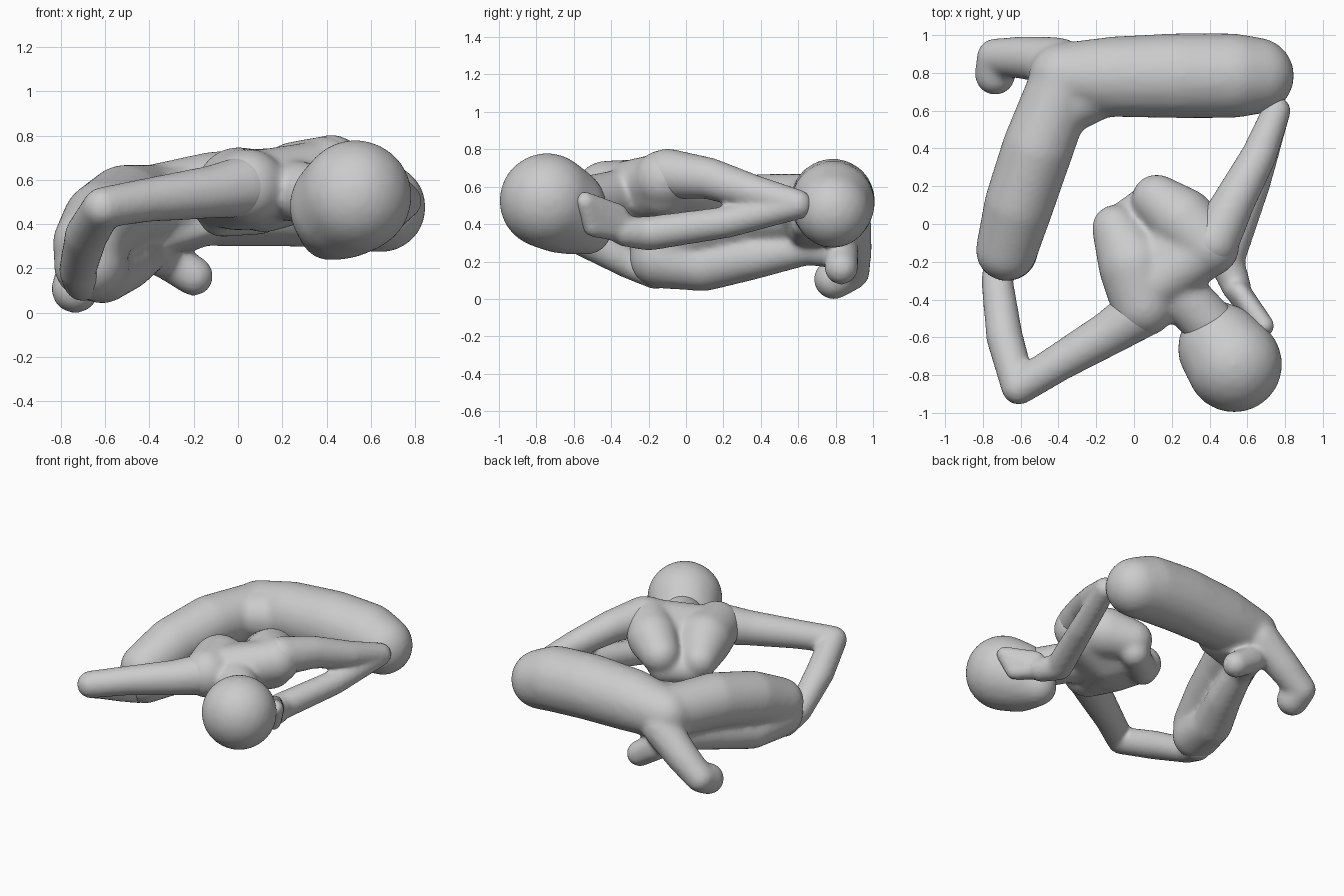
import bpy, bmesh
from mathutils import Vector, Matrix


def hull(target, balls):
    """Add the convex hull around a set of (x, y, z, radius) balls."""
    bm = bmesh.new()
    for x, y, z, r in balls:
        bmesh.ops.create_icosphere(bm, subdivisions=3, radius=r,
                                   matrix=Matrix.Translation(Vector((x, y, z))))
    pts = [v.co.copy() for v in bm.verts]
    bm.free()
    bm = bmesh.new()
    for p in pts:
        bm.verts.new(p)
    bmesh.ops.convex_hull(bm, input=bm.verts[:])
    bmesh.ops.delete(bm, geom=[v for v in bm.verts if not v.link_faces], context='VERTS')
    bmesh.ops.recalc_face_normals(bm, faces=bm.faces[:])
    me = bpy.data.meshes.new("tmp")
    bm.to_mesh(me)
    bm.free()
    target.from_mesh(me)
    bpy.data.meshes.remove(me)


def body_part(name, chains, masses=(), smooth=25):
    """Limb chains (hull between neighbours) and solid masses, fused and smoothed."""
    bm = bmesh.new()
    for chain in chains:
        for a, b in zip(chain, chain[1:]):
            hull(bm, (a, b))
    for mass in masses:
        hull(bm, mass)
    me = bpy.data.meshes.new(name)
    bm.to_mesh(me)
    bm.free()
    ob = bpy.data.objects.new(name, me)
    bpy.context.collection.objects.link(ob)
    rm = ob.modifiers.new("fuse", 'REMESH')
    rm.mode = 'VOXEL'
    rm.voxel_size = 0.015
    rm.use_smooth_shade = True
    sm = ob.modifiers.new("soften", 'SMOOTH')
    sm.factor = 0.5
    sm.iterations = smooth
    return ob


# Crossed legs: two folded thighs meeting at the back corner, with shin and feet
body_part("legs", [
    # long folded leg across the back
    [(-0.38, 0.78, 0.49, 0.18), (-0.1, 0.78, 0.515, 0.215), (0.25, 0.785, 0.525, 0.227),
     (0.52, 0.785, 0.51, 0.226), (0.645, 0.785, 0.475, 0.205)],
    # side thigh
    [(-0.38, 0.74, 0.49, 0.18), (-0.51, 0.4, 0.48, 0.19), (-0.61, 0.1, 0.41, 0.185),
     (-0.675, -0.14, 0.31, 0.165)],
    # foot hanging behind the corner
    [(-0.4, 0.86, 0.42, 0.13), (-0.58, 0.88, 0.27, 0.115), (-0.735, 0.885, 0.145, 0.1)],
    [(-0.735, 0.885, 0.145, 0.1), (-0.735, 0.79, 0.105, 0.11)],
    # shin under the side thigh, with its foot
    [(-0.67, -0.14, 0.22, 0.165), (-0.61, 0.1, 0.175, 0.135), (-0.5, 0.35, 0.22, 0.12),
     (-0.4, 0.65, 0.27, 0.09), (-0.33, 0.83, 0.25, 0.095), (-0.2, 0.83, 0.165, 0.092)],
], masses=[
    # web between the thighs, and toes beside it
    [(-0.4, 0.6, 0.49, 0.15), (-0.2, 0.72, 0.49, 0.17), (-0.4, 0.75, 0.49, 0.15)],
    [(-0.3, 0.63, 0.36, 0.08), (-0.13, 0.63, 0.4, 0.07), (-0.2, 0.75, 0.36, 0.08)],
])

# Torso: two back lobes joined by the upper back, belly and neck
body_part("torso", [
    [(0.05, -0.43, 0.57, 0.17), (0.0, -0.22, 0.56, 0.19), (-0.1, -0.02, 0.51, 0.125)],
    [(0.4, -0.12, 0.64, 0.16), (0.26, 0.02, 0.6, 0.175), (0.12, 0.13, 0.55, 0.135)],
    [(-0.08, 0.0, 0.44, 0.1), (0.1, 0.13, 0.45, 0.1)],
    [(0.2, -0.32, 0.56, 0.14), (0.45, -0.58, 0.51, 0.14)],
], masses=[
    [(0.05, -0.36, 0.54, 0.15), (0.36, -0.12, 0.58, 0.15), (0.03, 0.0, 0.49, 0.1),
     (0.12, -0.15, 0.5, 0.14)],
    [(0.05, -0.36, 0.58, 0.15), (0.38, -0.14, 0.63, 0.15), (0.15, -0.18, 0.56, 0.14),
     (0.24, -0.06, 0.58, 0.14)],
])

# Egg-shaped head tapering to the chin
body_part("head", [], masses=[
    [(0.53, -0.743, 0.525, 0.257), (0.47, -0.66, 0.48, 0.24), (0.41, -0.53, 0.37, 0.135)],
])

# Straight-out arm resting its hand on the side knee
body_part("knee_arm", [
    [(0.03, -0.47, 0.57, 0.14), (-0.12, -0.57, 0.545, 0.12), (-0.4, -0.735, 0.51, 0.1),
     (-0.61, -0.865, 0.475, 0.093), (-0.685, -0.6, 0.35, 0.098),
     (-0.725, -0.3, 0.19, 0.085), (-0.7, -0.16, 0.14, 0.09)],
], smooth=12)

# Arm folded with elbow on the far knee and open hand against the cheek
body_part("cheek_arm", [
    [(0.42, -0.1, 0.67, 0.135), (0.53, 0.12, 0.645, 0.112), (0.66, 0.36, 0.57, 0.095),
     (0.755, 0.6, 0.51, 0.075)],
    [(0.755, 0.6, 0.5, 0.075), (0.64, 0.22, 0.41, 0.085), (0.49, -0.2, 0.35, 0.093),
     (0.54, -0.33, 0.36, 0.08)],
], masses=[
    [(0.53, -0.33, 0.37, 0.07), (0.56, -0.36, 0.46, 0.05), (0.69, -0.54, 0.52, 0.055),
     (0.64, -0.5, 0.38, 0.05)],
], smooth=12)
